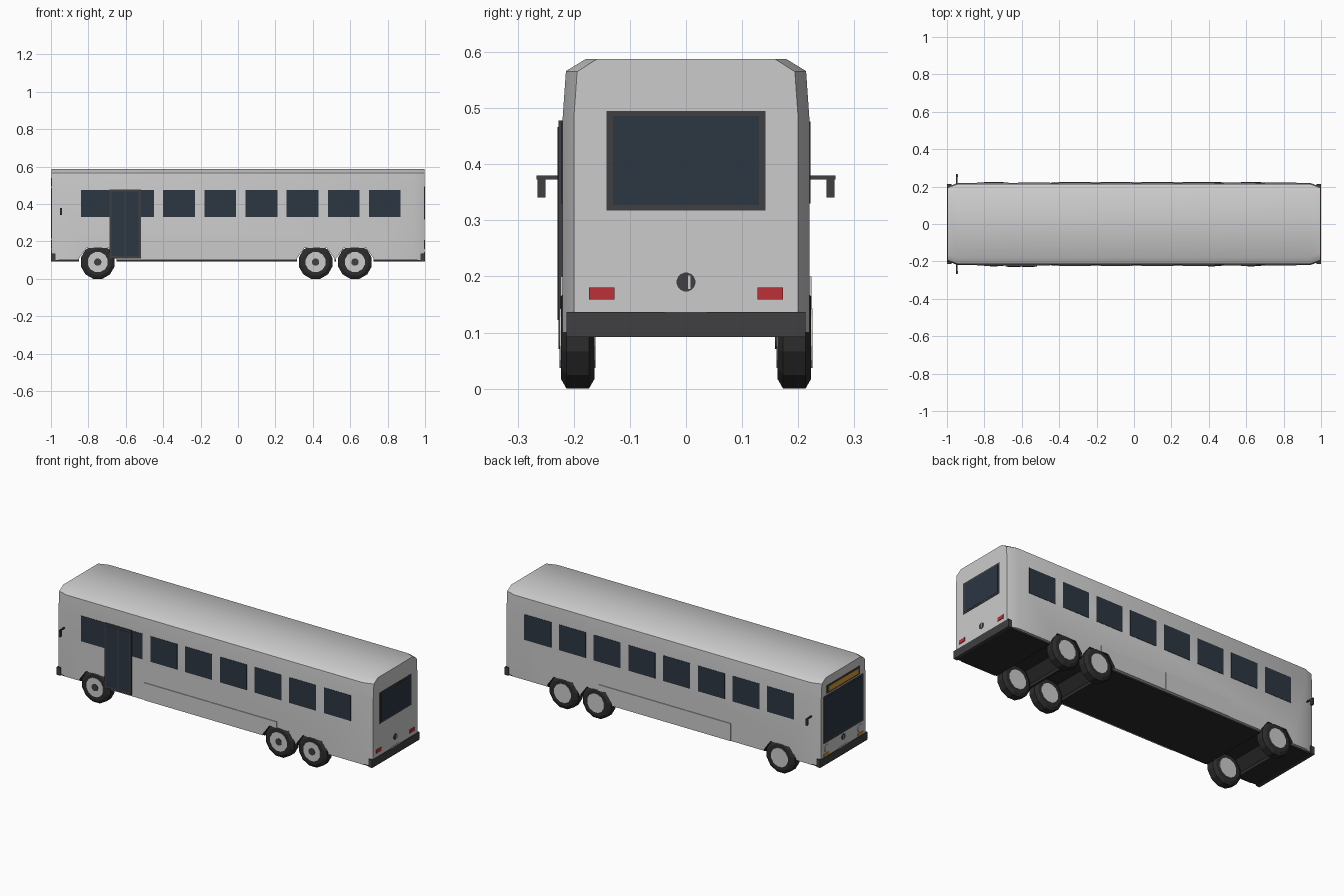
import bpy, bmesh, math

if "Cube" in bpy.data.objects:
    bpy.data.objects.remove(bpy.data.objects["Cube"])

def material(name, r, g, b):
    m = bpy.data.materials.new(name)
    m.diffuse_color = (r, g, b, 1)
    m.use_nodes = True
    m.node_tree.nodes["Principled BSDF"].inputs["Base Color"].default_value = m.diffuse_color
    return m

WHITE = material("paint", 0.78, 0.78, 0.8)
GLASS = material("glass", 0.025, 0.038, 0.055)
DARK = material("dark_trim", 0.05, 0.05, 0.055)
RUBBER = material("rubber", 0.025, 0.025, 0.027)
RED = material("red_lens", 0.5, 0.03, 0.04)
AMBER = material("amber", 0.7, 0.32, 0.03)
LIGHT = material("light_metal", 0.65, 0.65, 0.67)

def loft(name, rings, mat):
    """Skin a list of equal-length rings and cap both ends."""
    bm = bmesh.new()
    vs = [[bm.verts.new(p) for p in r] for r in rings]
    n = len(rings[0])
    for a, b in zip(vs, vs[1:]):
        for i in range(n):
            bm.faces.new((a[i], a[(i + 1) % n], b[(i + 1) % n], b[i]))
    bm.faces.new(vs[0])
    bm.faces.new(vs[-1])
    bmesh.ops.recalc_face_normals(bm, faces=bm.faces)
    me = bpy.data.meshes.new(name)
    bm.to_mesh(me)
    bm.free()
    me.materials.append(mat)
    ob = bpy.data.objects.new(name, me)
    bpy.context.collection.objects.link(ob)
    return ob

def box(name, x, y, z, mat):
    ring = lambda h: [(x[0], y[0], h), (x[1], y[0], h), (x[1], y[1], h), (x[0], y[1], h)]
    return loft(name, [ring(z[0]), ring(z[1])], mat)

def turned(name, cx, cy, cz, profile, mat, n=12, axis="y"):
    """Revolve (offset, radius) pairs around a y or x axis."""
    rings = []
    for off, r in profile:
        ring = []
        for i in range(n):
            a = 2 * math.pi * (i + 0.5) / n
            u, v = r * math.cos(a), r * math.sin(a)
            ring.append((cx + u, cy + off, cz + v) if axis == "y" else (cx + off, cy + u, cz + v))
        rings.append(ring)
    return loft(name, rings, mat)

# Wheel arch cutters
AXLES = (-0.75, 0.415, 0.625)
cutters = []
for cx in AXLES:
    arch = [(-0.1, 0.04), (-0.1, 0.11), (-0.06, 0.165), (0.06, 0.165), (0.1, 0.11), (0.1, 0.04)]
    c = loft("arch_cutter", [[(cx + u, y, v) for u, v in arch] for y in (-0.3, 0.3)], RUBBER)
    c.hide_render = True
    c.hide_set(True)
    cutters.append(c)

def cut_arches(ob, which):
    for c in which:
        m = ob.modifiers.new("arch", 'BOOLEAN')
        m.operation = 'DIFFERENCE'
        m.object = c
        m.solver = 'EXACT'
        m.material_mode = 'TRANSFER'

# Body shell: tapered ends, chamfered roof edges
def section(x, w, zs):
    half = [(w, 0.1), (w, 0.48), (w - 0.006, zs), (w - 0.042, 0.588)]
    return [(x, y, z) for y, z in half] + [(x, -y, z) for y, z in reversed(half)]

body = loft("body", [section(-0.997, 0.2, 0.565), section(-0.94, 0.22, 0.566),
                     section(0.94, 0.22, 0.566), section(0.997, 0.2, 0.565)], WHITE)
cut_arches(body, cutters)
bpy.context.view_layer.objects.active = body
body.select_set(True)
bpy.ops.object.shade_smooth_by_angle(angle=math.radians(50))
body.select_set(False)

# Dark underside
floor = box("floor", (-0.985, 0.985), (-0.205, 0.205), (0.092, 0.102), RUBBER)
cut_arches(floor, cutters)

# Side windows, luggage hatches and mirrors on both sides
for s in (-1, 1):
    side = lambda a, b: tuple(sorted((s * a, s * b)))
    for i in range(8):
        x = -0.84 + 0.22 * i
        box("side_window", (x, x + 0.17), side(0.21, 0.222), (0.33, 0.476), GLASS)
    for i, (a, b) in enumerate(((-0.44, -0.022), (-0.019, 0.4))):
        h = box("luggage_hatch", (a, b), side(0.21, 0.2235), (0.1, 0.2), WHITE)
        if i:
            cut_arches(h, cutters[1:2])
    box("mirror_arm", (-0.951, -0.944), side(0.205, 0.266), (0.373, 0.38), DARK)
    box("mirror_head", (-0.953, -0.942), side(0.25, 0.265), (0.341, 0.378), DARK)

# Passenger door: frame with two glazed leaves
box("door_frame", (-0.688, -0.518), (-0.227, -0.21), (0.108, 0.478), DARK)
for x in (-0.675, -0.598):
    box("door_leaf", (x, x + 0.067), (-0.229, -0.215), (0.122, 0.466), GLASS)

# Wheels with rims both sides and an outer cap
for cx in AXLES:
    for cy in (-0.193, 0.193):
        turned("tyre", cx, cy, 0.09, [(-0.03, 0.075), (-0.02, 0.093), (0.02, 0.093), (0.03, 0.075)], RUBBER)
        turned("rim", cx, cy, 0.09, [(-0.032, 0.055), (0.032, 0.055)], LIGHT)
        turned("hub_cap", cx, cy, 0.09, [(-0.034, 0.02), (0, 0.02)], DARK)

# Bumpers and round end covers
for s in (-1, 1):
    end = lambda a, b: tuple(sorted((s * a, s * b)))
    box("bumper", end(0.977, 1.0), (-0.213, 0.213), (0.092, 0.137), DARK)
    turned("round_cover", 0, 0, 0.19, [(s * 0.99, 0.017), (s * 0.9995, 0.017)], DARK, 16, "x")
    box("cover_handle", end(0.99, 1.0), (0.004, 0.008), (0.178, 0.202), LIGHT)
    box("plate", end(0.99, 0.9995), (-0.037, 0.037), (0.13, 0.143), LIGHT)

# Rear window and tail lights
box("rear_window_frame", (0.99, 0.999), (-0.142, 0.142), (0.318, 0.495), DARK)
box("rear_window", (0.99, 1.0), (-0.13, 0.13), (0.327, 0.486), GLASS)
for s in (-1, 1):
    box("tail_light", (0.99, 1.0), tuple(sorted((s * 0.127, s * 0.173))), (0.159, 0.18), RED)

# Windscreen, destination panel and headlights
box("windscreen_frame", (-0.999, -0.99), (-0.178, 0.178), (0.215, 0.485), DARK)
box("windscreen", (-1.0, -0.99), (-0.168, 0.168), (0.225, 0.475), GLASS)
box("destination_frame", (-0.999, -0.99), (-0.15, 0.15), (0.493, 0.54), DARK)
box("destination_panel", (-1.0, -0.99), (-0.135, 0.135), (0.502, 0.53), AMBER)
for s in (-1, 1):
    turned("headlight", 0, s * 0.15, 0.182, [(-1.0, 0.021), (-0.99, 0.023)], LIGHT, 12, "x")
    box("turn_signal", (-1.0, -0.99), tuple(sorted((s * 0.13, s * 0.18))), (0.14, 0.156), AMBER)
